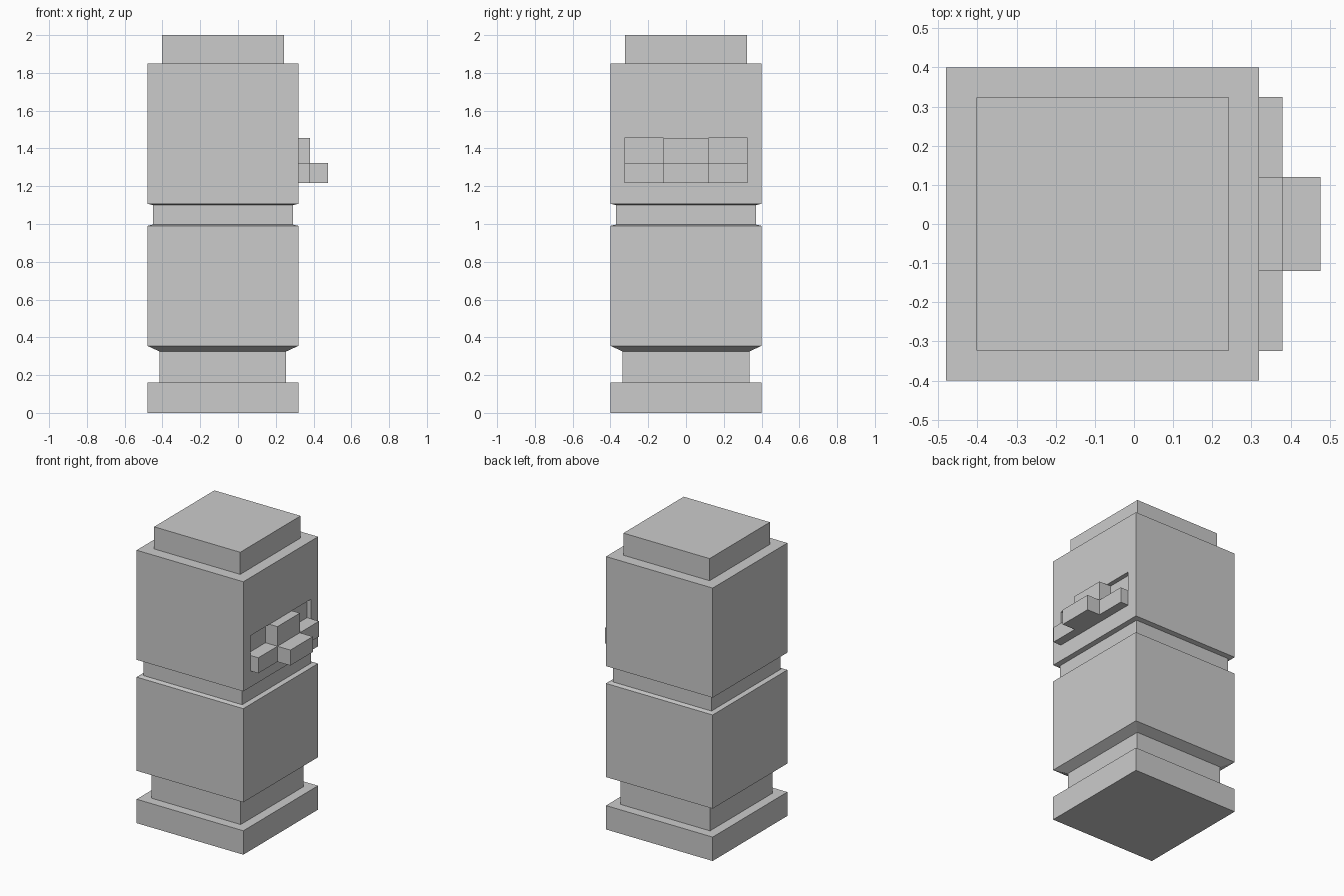
import bpy, bmesh

if "Cube" in bpy.data.objects:
    bpy.data.objects.remove(bpy.data.objects["Cube"])

CX = -0.08  # tower axis


def finish(name, bm):
    bmesh.ops.recalc_face_normals(bm, faces=bm.faces)
    mesh = bpy.data.meshes.new(name)
    bm.to_mesh(mesh)
    bm.free()
    obj = bpy.data.objects.new(name, mesh)
    bpy.context.collection.objects.link(obj)
    return obj


def square_loft(name, profile):
    """Stack square rings given as (half width, z) and cap both ends."""
    bm = bmesh.new()
    rings = [[bm.verts.new((CX + sx * h, sy * h, z))
              for sx, sy in ((-1, -1), (1, -1), (1, 1), (-1, 1))]
             for h, z in profile]
    for a, b in zip(rings, rings[1:]):
        for i in range(4):
            j = (i + 1) % 4
            bm.faces.new((a[i], a[j], b[j], b[i]))
    bm.faces.new(rings[0][::-1])
    bm.faces.new(rings[-1])
    return finish(name, bm)


def box(name, x0, x1, y0, y1, z0, z1):
    bm = bmesh.new()
    bmesh.ops.create_cube(bm, size=1)
    for v in bm.verts:
        v.co = (x1 if v.co.x > 0 else x0,
                y1 if v.co.y > 0 else y0,
                z1 if v.co.z > 0 else z0)
    return finish(name, bm)


# Tower: plinth, neck, lower block, groove, upper block, cap
tower = square_loft("tower_body", [
    (0.4, 0), (0.4, 0.162), (0.335, 0.162), (0.335, 0.325),
    (0.4, 0.355), (0.4, 0.99), (0.37, 0.997), (0.37, 1.10),
    (0.4, 1.107), (0.4, 1.85), (0.323, 1.85), (0.323, 2.0)])

# Shallow recess in the right side
cutter = box("recess_cutter", 0.29, 0.5, -0.325, 0.325, 1.217, 1.455)
cutter.hide_render = True
mod = tower.modifiers.new("recess", "BOOLEAN")
mod.operation = "DIFFERENCE"
mod.solver = "EXACT"
mod.object = cutter
bpy.context.view_layer.objects.active = tower
bpy.ops.object.modifier_apply(modifier=mod.name)
bpy.data.objects.remove(cutter)

# Blocks standing out of the recess
box("upper_block", 0.29, 0.38, -0.12, 0.12, 1.322, 1.455)
box("centre_block", 0.29, 0.477, -0.12, 0.12, 1.217, 1.322)
for side, y0, y1 in (("front", -0.325, -0.12), ("back", 0.12, 0.325)):
    box(side + "_block", 0.29, 0.38, y0, y1, 1.217, 1.322)
